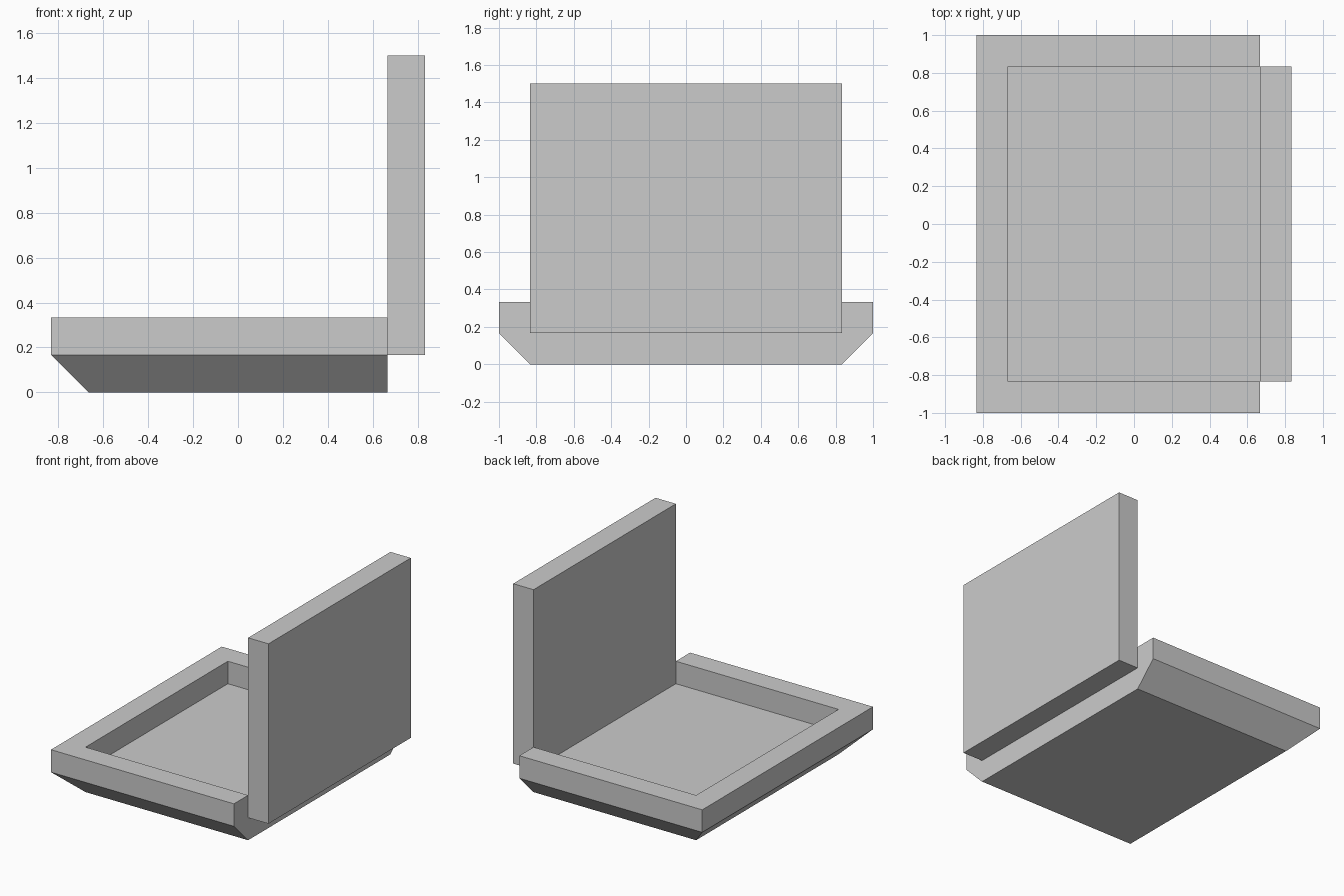
import bpy
import bmesh
from mathutils import Matrix

cube = bpy.data.objects.get("Cube")
if cube:
    bpy.data.objects.remove(cube, do_unlink=True)

U = 1 / 6  # wall thickness module

# Single grey material
grey = bpy.data.materials.new("plain grey")
grey.use_nodes = True
colour = (0.6, 0.6, 0.6, 1)
grey.diffuse_color = colour
grey.node_tree.nodes["Principled BSDF"].inputs["Base Color"].default_value = colour


def finish(name, bm):
    bmesh.ops.recalc_face_normals(bm, faces=bm.faces)
    mesh = bpy.data.meshes.new(name)
    bm.to_mesh(mesh)
    bm.free()
    mesh.materials.append(grey)
    obj = bpy.data.objects.new(name, mesh)
    bpy.context.collection.objects.link(obj)


# Tray: U-shaped rings (inset, height) from the underside over the rim to the floor
bm = bmesh.new()
end_x = 4 * U
rings = []
for inset, height in ((1, 0), (0, 1), (0, 2), (1, 2), (1, 1)):
    x, y, z = (inset - 5) * U, (6 - inset) * U, height * U
    path = ((end_x, -y, z), (x, -y, z), (x, y, z), (end_x, y, z))
    rings.append([bm.verts.new(p) for p in path])
for a, b in zip(rings, rings[1:]):
    for i in range(3):
        bm.faces.new((a[i], a[i + 1], b[i + 1], b[i]))
bm.faces.new(rings[0])    # underside
bm.faces.new(rings[-1])   # tray floor
# Open end, one U-shaped face
bm.faces.new([r[0] for r in rings] + [r[3] for r in reversed(rings)])
finish("tray", bm)

# Upright panel standing against the open end
bm = bmesh.new()
place = Matrix.Translation((4.5 * U, 0, 5 * U))
scale = Matrix.Diagonal((U, 10 * U, 8 * U, 1))
bmesh.ops.create_cube(bm, size=1, matrix=place @ scale)
finish("upright_panel", bm)
